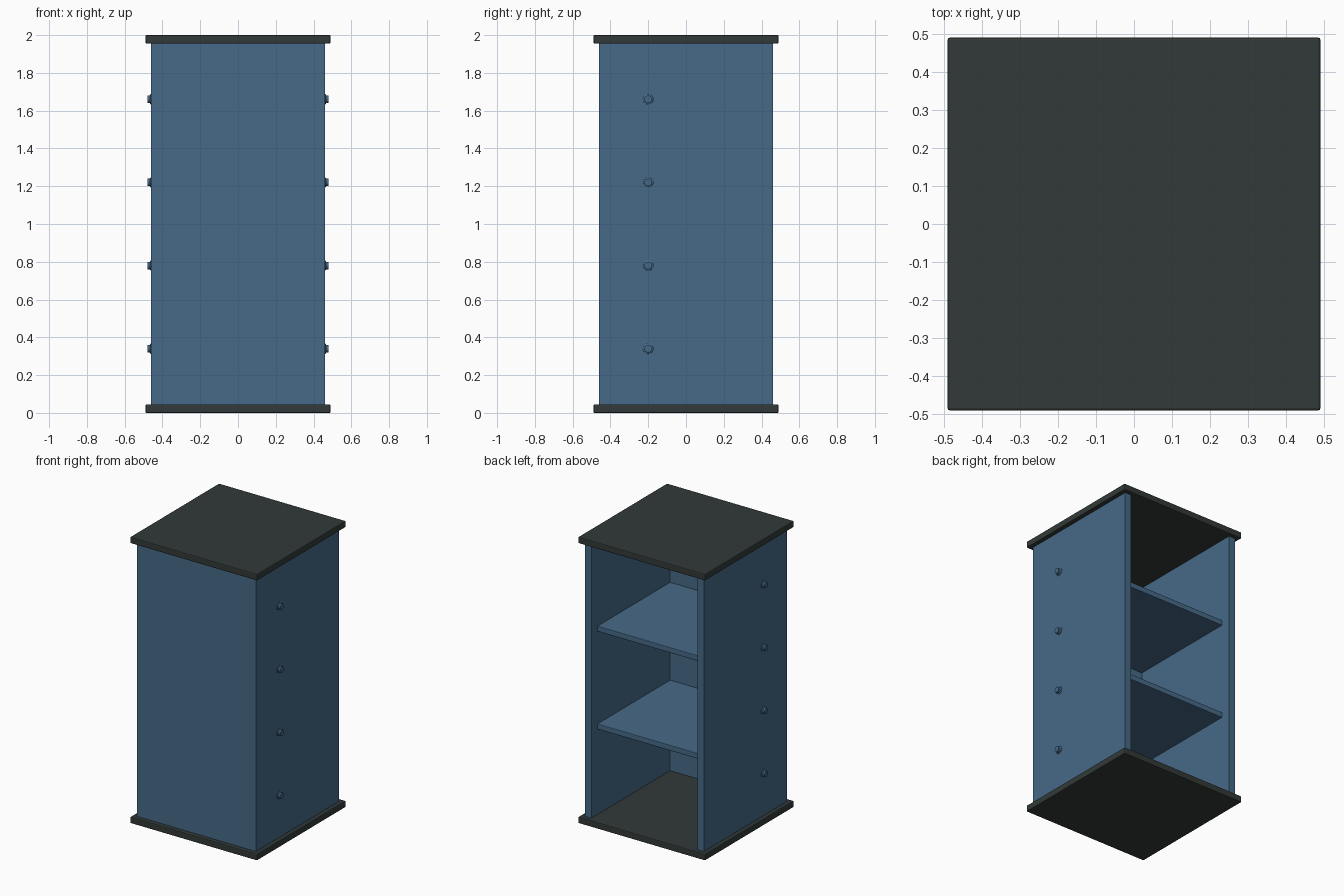
import bpy, bmesh, math

if "Cube" in bpy.data.objects:
    bpy.data.objects.remove(bpy.data.objects["Cube"])


def material(name, rgb):
    m = bpy.data.materials.new(name)
    m.diffuse_color = (*rgb, 1)
    m.use_nodes = True
    m.node_tree.nodes["Principled BSDF"].inputs["Base Color"].default_value = m.diffuse_color
    return m


BLUE = material("blue paint", (0.061, 0.142, 0.243))
DARK = material("dark charcoal", (0.032, 0.042, 0.040))


def add_object(name, bm, mat):
    mesh = bpy.data.meshes.new(name)
    bm.to_mesh(mesh)
    bm.free()
    mesh.materials.append(mat)
    ob = bpy.data.objects.new(name, mesh)
    bpy.context.collection.objects.link(ob)
    return ob


def box(name, lo, hi, mat, bevel=0.0):
    bm = bmesh.new()
    bmesh.ops.create_cube(bm, size=1)
    for v in bm.verts:
        v.co = [(a + b) / 2 + c * (b - a) for a, b, c in zip(lo, hi, v.co)]
    ob = add_object(name, bm, mat)
    if bevel:
        mod = ob.modifiers.new("edge_bevel", 'BEVEL')
        mod.width = bevel
        mod.segments = 2
    return ob


def bolt(name, side, y, z):
    # flared collar and flat round head, turned around the x axis
    profile = [(0.455, 0.028), (0.463, 0.027), (0.467, 0.02), (0.48, 0.02)]
    n = 24
    bm = bmesh.new()
    rings = [[bm.verts.new((side * x,
                            y + r * math.cos(2 * math.pi * i / n),
                            z + r * math.sin(2 * math.pi * i / n)))
              for i in range(n)] for x, r in profile]
    for a, b in zip(rings, rings[1:]):
        for i in range(n):
            j = (i + 1) % n
            bm.faces.new((a[i], a[j], b[j], b[i])).smooth = True
    bm.faces.new(rings[0])
    bm.faces.new(rings[-1])
    bmesh.ops.recalc_face_normals(bm, faces=bm.faces)
    for e in bm.edges:
        e.smooth = e.calc_face_angle(0) < math.radians(30)
    add_object(name, bm, BLUE)


W, P, T, SLAB = 0.46, 0.49, 0.05, 0.045

# top and bottom slabs
box("bottom_slab", (-P, -P, 0), (P, P, SLAB), DARK, 0.006)
box("top_slab", (-P, -P, 2 - SLAB), (P, P, 2), DARK, 0.006)

# side walls, front panel (the back is open)
for side, label in ((-1, "left"), (1, "right")):
    xs = sorted((side * W, side * (W - T)))
    box(label + "_wall", (xs[0], -W, SLAB), (xs[1], W, 2 - SLAB), BLUE)
    # column of bolts on each side
    for k in range(4):
        bolt(f"{label}_bolt_{k + 1}", side, -0.2, 0.34 + 0.44 * k)
box("front_panel", (-W + T, -W, SLAB), (W - T, -W + T, 2 - SLAB), BLUE)

# inner shelves
for k, z in enumerate((0.66, 1.343)):
    box(f"shelf_{k + 1}", (-W + T, -W + T, z - 0.019),
        (W - T, 0.393, z + 0.019), BLUE, 0.004)
